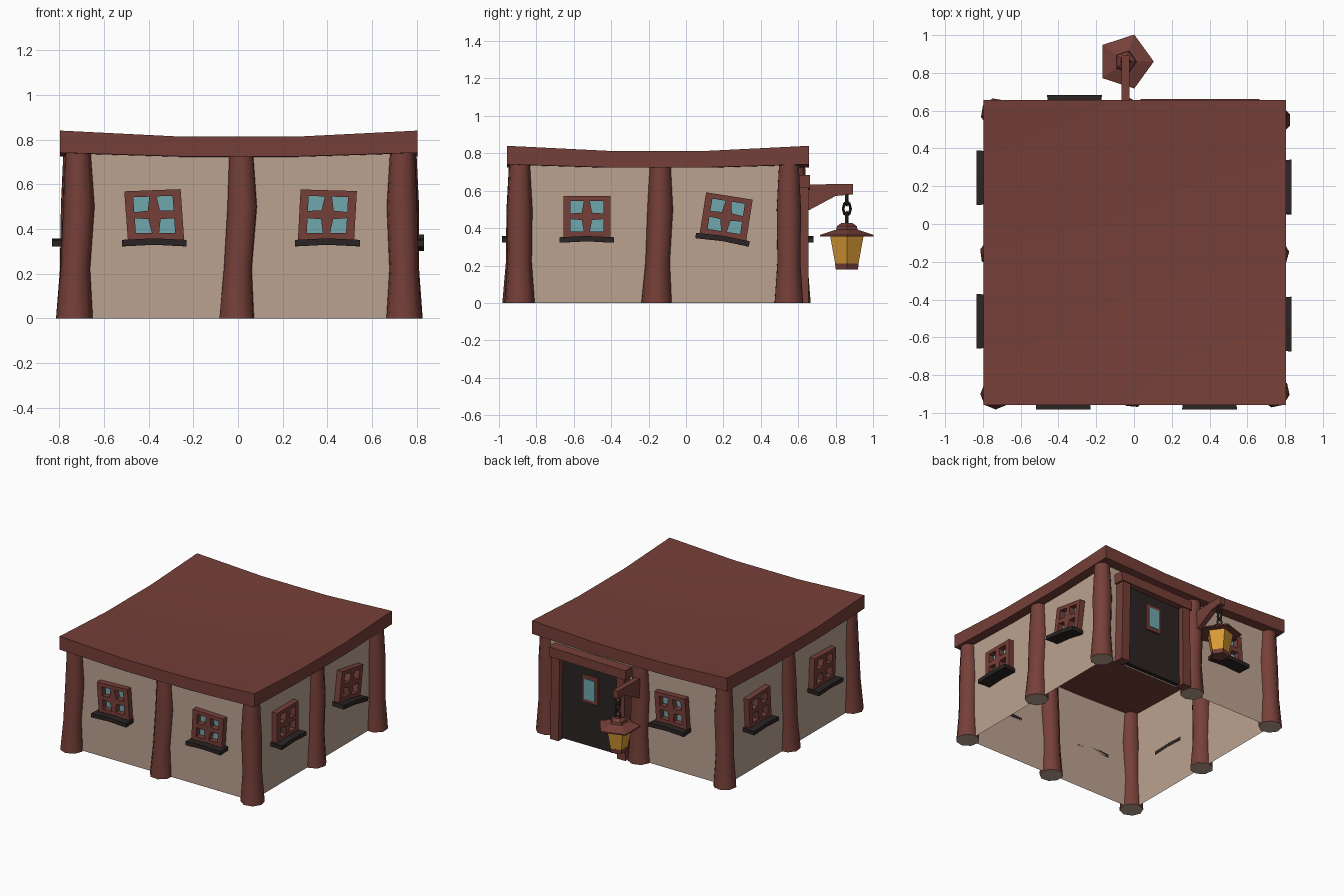
import bpy, bmesh, math
from mathutils import Matrix, Vector

if "Cube" in bpy.data.objects:
    bpy.data.objects.remove(bpy.data.objects["Cube"])


def material(name, rgb):
    m = bpy.data.materials.new(name)
    m.diffuse_color = (*rgb, 1)
    m.use_nodes = True
    m.node_tree.nodes["Principled BSDF"].inputs["Base Color"].default_value = m.diffuse_color
    return m


BROWN = material("red brown wood", (0.18, 0.05, 0.04))
DARK = material("dark wood", (0.025, 0.017, 0.017))
TAN = material("tan plaster", (0.50, 0.365, 0.28))
GLASS = material("blue glass", (0.16, 0.39, 0.42))
GOLD = material("amber glass", (0.70, 0.33, 0.035))

CY, H = -0.15, 0.735      # centre of the house in y, half width of the walls


def finish(name, bm, mats, smooth=False, fix=True):
    if fix:
        bmesh.ops.recalc_face_normals(bm, faces=bm.faces[:])
    me = bpy.data.meshes.new(name)
    bm.to_mesh(me)
    bm.free()
    for m in mats:
        me.materials.append(m)
    ob = bpy.data.objects.new(name, me)
    bpy.context.collection.objects.link(ob)
    if smooth:
        bpy.context.view_layer.objects.active = ob
        ob.select_set(True)
        bpy.ops.object.shade_smooth_by_angle(angle=math.radians(50))
        ob.select_set(False)
    return ob


def rings(name, levels, sides, mats, smooth=False, cap_mat=0, turn=0.0):
    """Stack of polygon rings (x, y, z, radius), capped at both ends."""
    bm = bmesh.new()
    loops = []
    for x, y, z, r in levels:
        loops.append([bm.verts.new((x + r * math.cos(turn + 2 * math.pi * i / sides),
                                    y + r * math.sin(turn + 2 * math.pi * i / sides), z))
                      for i in range(sides)])
    for a, b in zip(loops, loops[1:]):
        for i in range(sides):
            j = (i + 1) % sides
            bm.faces.new((a[i], a[j], b[j], b[i]))
    bm.faces.new(loops[0][::-1]).material_index = cap_mat
    bm.faces.new(loops[-1])
    return finish(name, bm, mats, smooth)


def prism(name, outline, d0, d1, mat, matrix, flare=1.0):
    """Outline (u, v) pushed outwards from depth d0 to d1."""
    bm = bmesh.new()
    a = [bm.verts.new((u, -d0, v)) for u, v in outline]
    b = [bm.verts.new((u * flare, -d1, v)) for u, v in outline]
    n = len(a)
    bm.faces.new(a)
    bm.faces.new(b)
    for i in range(n):
        bm.faces.new((a[i], a[(i + 1) % n], b[(i + 1) % n], b[i]))
    bm.transform(matrix)
    return finish(name, bm, [mat])


def on_wall(side, u, z, tilt=0):
    """Local frame on a wall: 0 front, 1 right, 2 back, 3 left."""
    return (Matrix.Translation((0, CY, 0)) @ Matrix.Rotation(side * math.pi / 2, 4, 'Z')
            @ Matrix.Translation((u, -H, z)) @ Matrix.Rotation(math.radians(tilt), 4, 'Y'))


def rect(u0, u1, v0, v1):
    return [(u0, v0), (u1, v0), (u1, v1), (u0, v1)]


# plaster walls, open at the bottom
bm = bmesh.new()
pts = [(-H, CY - H), (H, CY - H), (H, CY + H), (-H, CY + H)]
lo = [bm.verts.new((x, y, 0)) for x, y in pts]
hi = [bm.verts.new((x, y, 0.75)) for x, y in pts]
for i in range(4):
    j = (i + 1) % 4
    bm.faces.new((lo[i], lo[j], hi[j], hi[i]))
finish("walls", bm, [TAN], fix=False)

# sagging roof slab
bm = bmesh.new()
N = 3
tops, bots = {}, {}
for i in range(N + 1):
    for j in range(N + 1):
        u, v = 2 * i / N - 1, 2 * j / N - 1
        sag = 0.03 * (u * u + v * v)
        x, y = 0.8 * u + 0.004, CY + 0.807 * v
        tops[i, j] = bm.verts.new((x, y, 0.78 + sag))
        bots[i, j] = bm.verts.new((x, y, 0.705 + 0.6 * sag))
for i in range(N):
    for j in range(N):
        q = [(i, j), (i + 1, j), (i + 1, j + 1), (i, j + 1)]
        bm.faces.new([tops[k] for k in q])
        bm.faces.new([bots[k] for k in q[::-1]])
for k in range(N):
    for p, q in (((k, 0), (k + 1, 0)), ((k, N), (k + 1, N)),
                 ((0, k), (0, k + 1)), ((N, k), (N, k + 1))):
        bm.faces.new((bots[p], bots[q], tops[q], tops[p]))
finish("roof", bm, [BROWN], smooth=True)

# crooked round posts: base position and sideways lean of the middle and top
posts = {
    "front_left_post": (-0.732, -0.90, 0.02, 0.01),
    "front_middle_post": (-0.005, -0.89, 0.025, 0.01),
    "front_right_post": (0.743, -0.89, -0.01, 0.0),
    "right_middle_post": (0.74, -0.157, -0.005, 0.02),
    "back_right_post": (0.75, 0.55, -0.005, 0.0),
    "back_middle_post": (-0.03, 0.585, -0.01, -0.005),
    "back_left_post": (-0.73, 0.585, 0.015, -0.01),
    "left_middle_post": (-0.735, -0.155, 0.01, 0.015),
}
for k, (name, (x, y, dx, dy)) in enumerate(posts.items()):
    rings(name, [(x, y, 0, 0.082), (x + 0.2 * dx, y + 0.3 * dy, 0.22, 0.066),
                 (x + dx, y + dy, 0.5, 0.07), (x + 0.8 * dx, y + dy, 0.75, 0.056)],
          8, [BROWN, TAN], True, 1, turn=0.3 * k)


# windows: a warped 5x5 grid, frame cells pushed out and four panes left behind
def window(name, side, u, z=0.463, tilt=0, skew=0.008):
    us = [-0.126, -0.088, -0.016, 0.016, 0.088, 0.126]
    vs = [-0.11, -0.082, -0.015, 0.015, 0.082, 0.11]
    bm = bmesh.new()
    g = {}
    for i in range(6):
        for j in range(6):
            a, b = us[i], vs[j]
            if i in (2, 3) and j in (2, 3):        # muntins swell at the crossing
                a, b = a * 1.7, b * 1.3
            g[i, j] = bm.verts.new((a - skew * b / 0.11, -0.004,
                                    b + 0.6 * skew * a / 0.126 * (b > 0)))
    frame = []
    for i in range(5):
        for j in range(5):
            f = bm.faces.new((g[i, j], g[i + 1, j], g[i + 1, j + 1], g[i, j + 1]))
            if i in (1, 3) and j in (1, 3):
                f.material_index = 1
            else:
                frame.append(f)
    out = bmesh.ops.extrude_face_region(bm, geom=frame)["geom"]
    for w in out:
        if isinstance(w, bmesh.types.BMVert):
            w.co.y -= 0.042
    left = [f for f in frame if f.is_valid]
    if left:
        bmesh.ops.delete(bm, geom=left, context='FACES_ONLY')
    for f in bm.faces:
        if f.material_index == 1 and abs(f.normal.y) < 0.5:
            f.material_index = 0
    m = on_wall(side, u, z, tilt)
    bm.transform(m)
    finish(name + "_window", bm, [BROWN, GLASS])
    prism(name + "_sill", [(-0.137, -0.141), (0, -0.134), (0.137, -0.141),
                           (0.137, -0.112), (0, -0.105), (-0.137, -0.112)],
          0, 0.098, DARK, m, 1.06)


window("front_left", 0, -0.375)
window("front_right", 0, 0.4, skew=-0.006)
window("right_front", 1, -0.38, skew=0.0)
window("right_back", 1, 0.365, tilt=9, skew=0.0)
window("back", 2, 0.315)
window("left_back", 3, -0.395)
window("left_front", 3, 0.365, skew=-0.006)

# door in the back wall
D = on_wall(2, -0.35, 0)
prism("door", rect(-0.24, 0.24, 0.01, 0.62), 0, 0.03, DARK, D)
prism("door_left_jamb", [(-0.31, 0), (-0.24, 0), (-0.23, 0.63), (-0.295, 0.63)], 0, 0.07, BROWN, D)
prism("door_right_jamb", [(0.24, 0), (0.31, 0), (0.3, 0.63), (0.235, 0.63)], 0, 0.07, BROWN, D)
prism("door_header", [(-0.31, 0.615), (0.315, 0.605), (0.315, 0.675), (-0.315, 0.685)],
      0, 0.078, BROWN, D)
prism("door_window_frame", rect(-0.065, 0.065, 0.335, 0.535), 0.03, 0.045, BROWN, D)
prism("door_window_pane", rect(-0.042, 0.042, 0.36, 0.51), 0.045, 0.05, GLASS, D)

# lantern bracket on the back middle post
LX, LY = -0.045, 0.86
B = Matrix.Translation((LX, 0, 0)) @ Matrix.Rotation(math.pi / 2, 4, 'Z')
prism("lantern_bracket", [(0.6, 0.475), (0.66, 0.497), (0.80, 0.572), (0.893, 0.58),
                          (0.893, 0.637), (0.6, 0.632)], -0.02, 0.02, BROWN, B)


# five-sided lantern
def lantern_part(name, profile, mat):
    rings(name, [(LX, LY, z, r) for r, z in profile], 5, [mat])


lantern_part("lantern_base", [(0.062, 0.18), (0.067, 0.212)], BROWN)
lantern_part("lantern_glass", [(0.066, 0.212), (0.094, 0.358)], GOLD)
lantern_part("lantern_roof", [(0.15, 0.355), (0.15, 0.364), (0.06, 0.392)], BROWN)
lantern_part("lantern_cap", [(0.06, 0.392), (0.056, 0.41), (0.03, 0.428)], BROWN)

# chain links
for k in range(3):
    bpy.ops.mesh.primitive_torus_add(
        major_segments=8, minor_segments=4, major_radius=0.025, minor_radius=0.009,
        location=(LX, LY, 0.45 + 0.054 * k),
        rotation=(math.pi / 2, 0, math.pi / 2 * (k % 2)))
    link = bpy.context.object
    link.name = "chain_link_%d" % (k + 1)
    link.scale = (0.8, 1.3, 1)
    link.data.materials.append(DARK)
